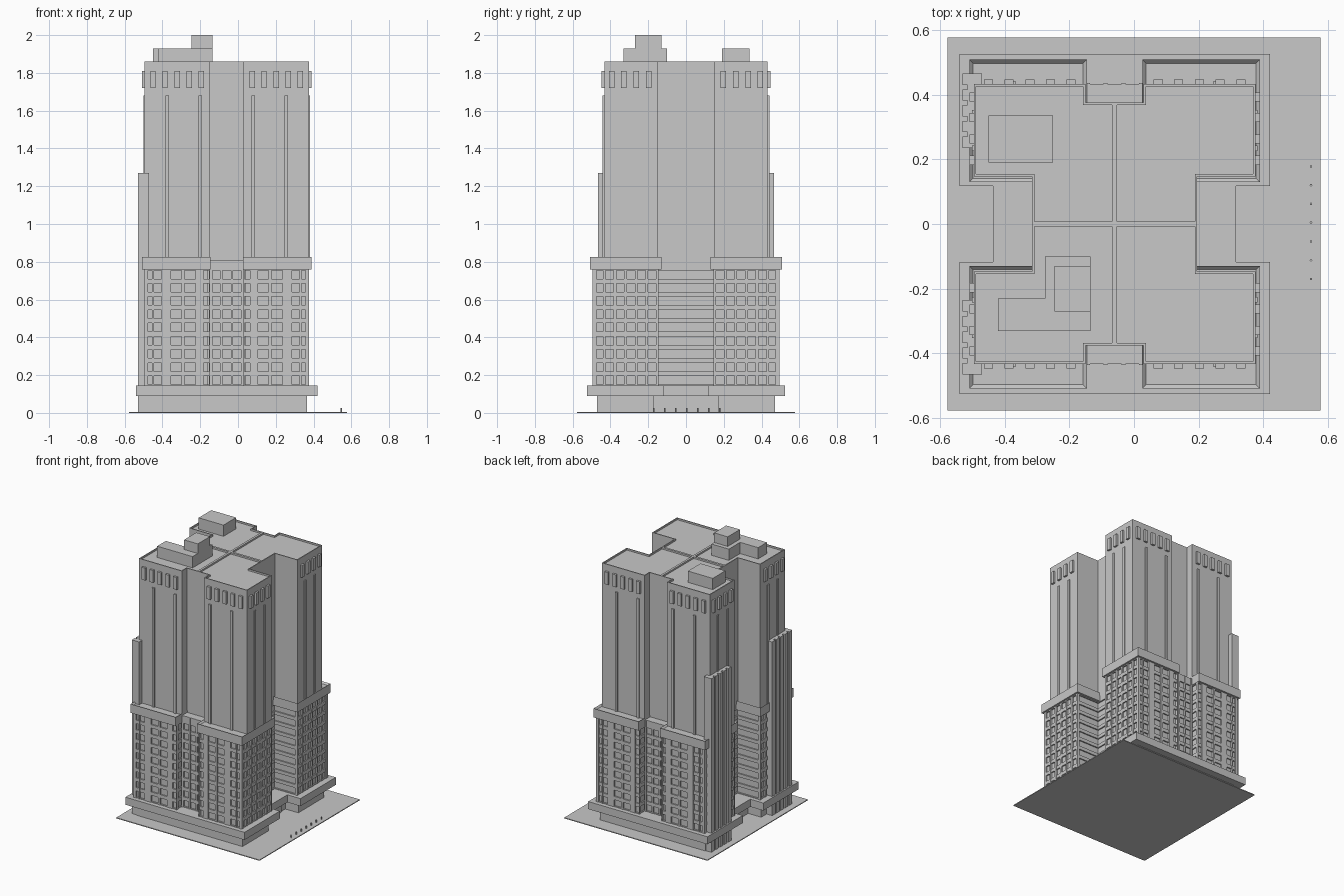
import bpy, bmesh

if "Cube" in bpy.data.objects:
    bpy.data.objects.remove(bpy.data.objects["Cube"])

CX = -0.06  # tower symmetry axis in x

stone = bpy.data.materials.new("stone_grey")
stone.diffuse_color = (0.58, 0.58, 0.58, 1)
stone.use_nodes = True
stone.node_tree.nodes["Principled BSDF"].inputs["Base Color"].default_value = stone.diffuse_color


def finish(bm, name, mirror=False):
    me = bpy.data.meshes.new(name)
    bm.to_mesh(me)
    bm.free()
    me.materials.append(stone)
    ob = bpy.data.objects.new(name, me)
    bpy.context.collection.objects.link(ob)
    if mirror:
        ob.location.x = CX
        mod = ob.modifiers.new("four_quadrants", 'MIRROR')
        mod.use_axis = (True, True, False)
        mod.merge_threshold = 0.0002
    return ob


def add_box(bm, x0, x1, y0, y1, z0, z1):
    r = bmesh.ops.create_cube(bm, size=1)
    for v in r["verts"]:
        v.co = ((x0 + x1) / 2 + v.co.x * (x1 - x0),
                (y0 + y1) / 2 + v.co.y * (y1 - y0),
                (z0 + z1) / 2 + v.co.z * (z1 - z0))


def boxes(name, items, mirror=False):
    bm = bmesh.new()
    for b in items:
        add_box(bm, *b)
    return finish(bm, name, mirror)


def plan(X, Y, nx, ny, fx, fy, d=0, m=0):
    """One quadrant of the notched cross plan, inset by d."""
    p = [(m, m), (nx - d, m), (nx - d, ny + d), (X - d, ny + d), (X - d, Y - d)]
    if fx:
        p += [(fx + d, Y - d), (fx + d, fy - d)]
    return p + [(m, fy - d)]


def loft(name, rings):
    """Walls between stacked plan rings, capped on top, open on mirror planes."""
    bm = bmesh.new()
    prev = None
    for z, pts in rings:
        cur = [bm.verts.new((x, y, z)) for x, y in pts]
        if prev:
            n = len(cur)
            for i in range(n):
                j = (i + 1) % n
                q = (prev[i], prev[j], cur[j], cur[i])
                if all(abs(v.co.x) < 1e-5 for v in q) or all(abs(v.co.y) < 1e-5 for v in q):
                    continue
                bm.faces.new(q)
        prev = cur
    bm.faces.new(prev)
    return finish(bm, name, True)


# Site slab
boxes("site_slab", [(-0.577, 0.577, -0.577, 0.577, 0, 0.006)])

# Base storey with overhanging band
band = (0.48, 0.525, 0.375, 0.118, 0, 0.525)
loft("base", [(0.004, plan(*band, d=0.055)), (0.09, plan(*band, d=0.055)),
              (0.09, plan(*band)), (0.145, plan(*band))])

# Lower block: stepped floors, windows set back between spandrels
low = (0.437, 0.495, 0.255, 0.145, 0.088, 0.435)
rings = [(0.14, plan(*low, d=0.003))]
for k in range(9):
    z = 0.15 + 0.07 * k
    rings += [(z, plan(*low, d=0.003)), (z, plan(*low, d=0.012)),
              (z + 0.045, plan(*low, d=0.012)), (z + 0.045, plan(*low, d=0.003))]
rings.append((0.81, plan(*low, d=0.003)))
loft("lower_block", rings)

# Piers of the lower block
piers = []
for a, b in [(0.088, 0.094), (0.123, 0.165), (0.222, 0.238), (0.295, 0.345),
             (0.386, 0.396), (0.427, 0.437)]:
    piers.append((a, b, 0.475, 0.495, 0.14, 0.77))
for i in range(7):
    y = 0.152 + i * 0.336 / 6
    piers.append((0.417, 0.437, y - 0.007, y + 0.007, 0.14, 0.77))
for a, b in [(0.022, 0.034), (0.076, 0.09)]:
    piers.append((a, b, 0.415, 0.435, 0.14, 0.81))
boxes("lower_piers", piers, True)

# Cornice terraces with a raised rim
bm = bmesh.new()
add_box(bm, 0.086, 0.449, 0.13, 0.508, 0.76, 0.825)
top = [f for f in bm.faces if f.normal.z > 0.9 or f.calc_center_median().z > 0.82]
bmesh.ops.inset_region(bm, faces=top, thickness=0.016)
for v in top[0].verts:
    v.co.z = 0.813
finish(bm, "cornice", True)

# Upper tower with parapet round each roof quarter
up = (0.435, 0.432, 0.255, 0.147, 0.09, 0.375)
loft("upper_tower", [(0.8, plan(*up)), (1.86, plan(*up)),
                     (1.86, plan(*up, d=0.007, m=0.008)),
                     (1.848, plan(*up, d=0.007, m=0.008))])

# Slim vertical strips on the upper tower
strips = [(x, x + 0.018, 0.42, 0.442, 0.81, 1.68) for x in (0.131, 0.306)]
strips += [(0.42, 0.441, y, y + 0.018, 0.81, 1.68) for y in (0.225, 0.335)]
boxes("upper_strips", strips, True)

# Crown blocks under the parapet
crown = [(x - 0.014, x + 0.014, 0.42, 0.447, 1.72, 1.81)
         for x in (0.135, 0.198, 0.262, 0.326, 0.39)]
crown += [(0.42, 0.449, y - 0.014, y + 0.014, 1.72, 1.81)
          for y in (0.197, 0.263, 0.329, 0.393)]
boxes("crown_blocks", crown, True)

# Rooftop plant rooms
boxes("plant_room_back", [(-0.45, -0.25, 0.19, 0.335, 1.84, 1.93)])
boxes("plant_room_front", [(-0.42, -0.275, -0.33, -0.23, 1.84, 1.93),
                           (-0.275, -0.135, -0.33, -0.1, 1.84, 1.93)])
boxes("lift_tower", [(-0.245, -0.135, -0.27, -0.13, 1.92, 2.0)])

# Ribbed shafts on the left face
shafts = []
for s in (-1, 1):
    ya, yb = sorted((s * 0.235, s * 0.465))
    shafts.append((-0.515, -0.47, ya, yb, 0, 1.27))
    for i in range(5):
        y = ya + 0.0175 + i * (yb - ya - 0.035) / 4
        shafts.append((-0.53, -0.51, y - 0.0175, y + 0.0175, 0, 1.27))
boxes("ribbed_shafts", shafts)

# Entrance on the right face
boxes("entrance", [(0.25, 0.267, -0.1, 0.12, 0.004, 0.07)])

# Bollards
bm = bmesh.new()
for i in range(7):
    r = bmesh.ops.create_cone(bm, cap_ends=True, segments=8, radius1=0.004,
                              radius2=0.004, depth=0.022)
    bmesh.ops.translate(bm, verts=r["verts"], vec=(0.547, -0.17 + i * 0.058, 0.015))
finish(bm, "bollards")
